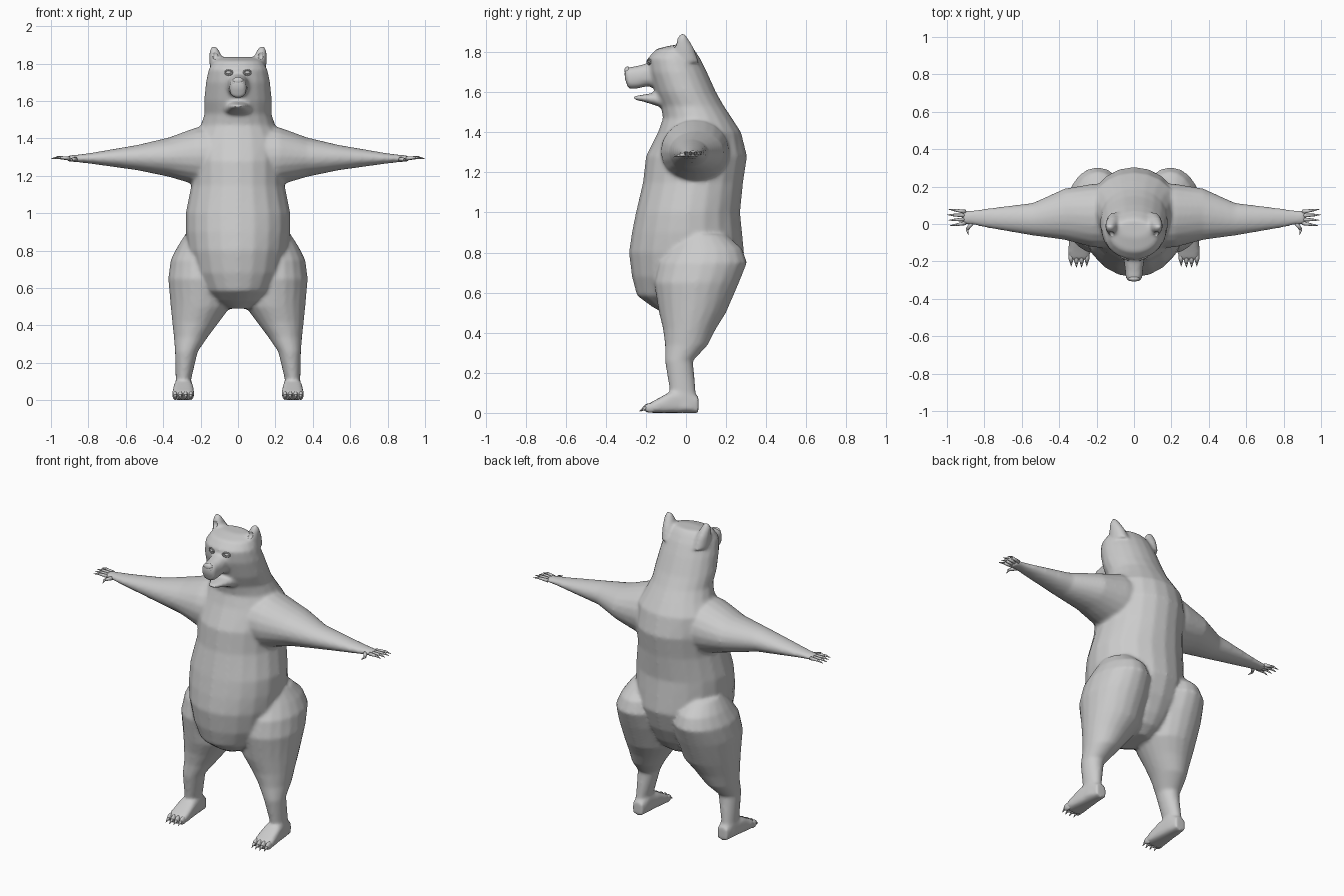
import bpy
import bmesh
import math
from mathutils import Vector, Matrix

cube = bpy.data.objects.get("Cube")
if cube:
    bpy.data.objects.remove(cube, do_unlink=True)

fur = bpy.data.materials.new("light_grey_fur")
fur.use_nodes = True
grey = (0.6, 0.6, 0.6, 1)
fur.diffuse_color = grey
fur.node_tree.nodes["Principled BSDF"].inputs["Base Color"].default_value = grey


def finish(bm, name):
    """Turn a bmesh into a smooth shaded object."""
    bmesh.ops.recalc_face_normals(bm, faces=bm.faces)
    for face in bm.faces:
        face.smooth = True
    mesh = bpy.data.meshes.new(name)
    bm.to_mesh(mesh)
    bm.free()
    mesh.materials.append(fur)
    obj = bpy.data.objects.new(name, mesh)
    bpy.context.collection.objects.link(obj)
    return obj


def loft(bm, axis, rows, side=1, power=1.0, sides=20):
    """Skin oval rings; each row is a position, then the low and high bounds
    of the two remaining axes in alphabetical order."""
    rings = []
    for pos, a0, a1, b0, b1 in rows:
        ring = []
        for i in range(sides):
            angle = math.tau * i / sides
            c, s = math.cos(angle), math.sin(angle)
            c = math.copysign(abs(c) ** power, c)
            s = math.copysign(abs(s) ** power, s)
            point = [(a0 + a1 + c * (a1 - a0)) / 2, (b0 + b1 + s * (b1 - b0)) / 2]
            point.insert("xyz".index(axis), pos)
            point[0] *= side
            ring.append(bm.verts.new(point))
        rings.append(ring)
    for low, high in zip(rings, rings[1:]):
        for i in range(sides):
            j = (i + 1) % sides
            bm.faces.new((low[i], low[j], high[j], high[i]))
    bm.faces.new(rings[0])
    bm.faces.new(rings[-1])


def centred(rows):
    """Expand rows given with a half width into full x bounds."""
    return [(pos, -w, w, lo, hi) for pos, w, lo, hi in rows]


def spike(bm, start, end, r0, r1, side=1):
    """Tapered round segment between two points."""
    p, q = Vector(start), Vector(end)
    p.x *= side
    q.x *= side
    turn = (q - p).to_track_quat("Z", "Y").to_matrix().to_4x4()
    bmesh.ops.create_cone(bm, cap_ends=True, segments=8, radius1=r0, radius2=r1,
                          depth=(q - p).length,
                          matrix=Matrix.Translation((p + q) / 2) @ turn)


def ball(bm, centre, size):
    bmesh.ops.create_uvsphere(bm, u_segments=16, v_segments=10, radius=1,
                              matrix=Matrix.Translation(centre) @ Matrix.Diagonal((*size, 1)))


# Body profiles
torso = centred([
    (.49, .06, -.10, .10), (.53, .14, -.17, .16), (.585, .19, -.245, .2),
    (.68, .24, -.27, .25), (.8, .27, -.285, .29), (.9, .28, -.27, .28),
    (1, .28, -.25, .27), (1.15, .25, -.215, .285), (1.28, .25, -.2, .305),
    (1.4, .24, -.14, .275), (1.47, .2, -.115, .23), (1.53, .18, -.125, .19),
    (1.6, .182, -.155, .15), (1.7, .172, -.185, .105), (1.77, .157, -.19, .07),
    (1.815, .13, -.15, .04), (1.835, .09, -.07, .02)])
upper_muzzle = centred([
    (-.12, .07, 1.61, 1.76), (-.19, .055, 1.63, 1.745), (-.25, .047, 1.617, 1.73),
    (-.288, .045, 1.617, 1.725), (-.306, .03, 1.67, 1.715)])
lower_jaw = centred([
    (-.08, .09, 1.51, 1.6), (-.17, .058, 1.54, 1.595), (-.22, .042, 1.555, 1.587),
    (-.26, .022, 1.562, 1.58)])
leg = [
    (.02, .25, .34, -.09, .06), (.1, .253, .333, -.08, .05), (.26, .215, .337, -.105, .035),
    (.34, .16, .343, -.105, .11), (.42, .1, .352, -.115, .15), (.5, .04, .36, -.135, .2),
    (.65, .02, .373, -.16, .265), (.75, .03, .36, -.14, .305), (.82, .06, .325, -.09, .28),
    (.89, .1, .28, -.04, .2)]
foot = [
    (.062, .255, .325, 0, .08), (0, .245, .335, 0, .12), (-.08, .238, .346, 0, .105),
    (-.15, .233, .353, 0, .066), (-.19, .24, .347, 0, .045)]
arm = [
    (.08, -.13, .22, 1.14, 1.47), (.22, -.125, .215, 1.15, 1.46),
    (.37, -.085, .19, 1.195, 1.405), (.54, -.062, .113, 1.23, 1.365),
    (.79, -.02, .083, 1.265, 1.322), (.86, -.005, .073, 1.273, 1.313),
    (.915, 0, .07, 1.277, 1.308)]
ear = [
    (1.75, .06, .15, -.07, .065), (1.82, .08, .153, -.06, .04),
    (1.865, .098, .153, -.045, .012), (1.89, .112, .143, -.03, -.004)]

# Body skin: all the main volumes fused into one surface
bm = bmesh.new()
loft(bm, "z", torso)
loft(bm, "y", upper_muzzle, power=.8)
loft(bm, "y", lower_jaw, power=.8)
for side in (1, -1):
    loft(bm, "z", leg, side)
    loft(bm, "y", foot, side, power=.6)
    loft(bm, "x", arm, side)
    loft(bm, "z", ear, side)
body = finish(bm, "body")
remesh = body.modifiers.new("fuse", "REMESH")
remesh.mode = "VOXEL"
remesh.voxel_size = .01
remesh.use_smooth_shade = True
soften = body.modifiers.new("soften", "SMOOTH")
soften.factor = .5
soften.iterations = 7

# Hollows of the ears
bm = bmesh.new()
for side in (1, -1):
    ball(bm, (.122 * side, -.063, 1.847), (.018, .025, .026))
cutter = finish(bm, "ear_hollow_cutter")
cutter.hide_render = True
cutter.hide_set(True)
hollow = body.modifiers.new("ear_hollows", "BOOLEAN")
hollow.operation = "DIFFERENCE"
hollow.object = cutter

# Nose pad with nostril wings
bm = bmesh.new()
ball(bm, (0, -.292, 1.708), (.03, .016, .02))
for side in (1, -1):
    ball(bm, (.02 * side, -.293, 1.698), (.014, .012, .012))
finish(bm, "nose")

for side, label in ((1, "left"), (-1, "right")):
    # Eyeball and eyelid rim
    bm = bmesh.new()
    ball(bm, (.05 * side, -.176, 1.752), (.016, .014, .01))
    finish(bm, label + "_eye")
    bm = bmesh.new()
    rim = [(.05 + .02 * math.cos(a), -.185 + .008 * math.cos(a), 1.752 + .013 * math.sin(a))
           for a in (math.tau * i / 12 for i in range(12))]
    for i, point in enumerate(rim):
        spike(bm, point, rim[i - 1], .004, .004, side)
    finish(bm, label + "_eyelid")

    # Four fingers with claws and a forward thumb
    bm = bmesh.new()
    for i in range(4):
        y = .005 + .02 * i
        spread = (i - 1.5) * .006
        reach = .965 - .008 * abs(i - 2)
        knuckle = (reach, y + spread, 1.298)
        spike(bm, (.9, y, 1.293), knuckle, .011, .007, side)
        spike(bm, knuckle, (reach + .035, y + spread * 1.5, 1.291), .007, .001, side)
    spike(bm, (.865, .01, 1.29), (.892, -.03, 1.286), .013, .008, side)
    spike(bm, (.892, -.03, 1.286), (.885, -.06, 1.278), .008, .001, side)
    finish(bm, label + "_fingers")

    # Four toes with claws
    bm = bmesh.new()
    for i in range(4):
        x = .252 + .028 * i
        tip = -.2 + .006 * abs(i - 1.5)
        ball(bm, (x, tip + .015, .025), (.014, .032, .023))
        spike(bm, (x, tip - .008, .026), (x, tip - .035, .008), .01, .001, side=1)
    if side < 0:
        for vert in bm.verts:
            vert.co.x *= -1
    finish(bm, label + "_toes")
